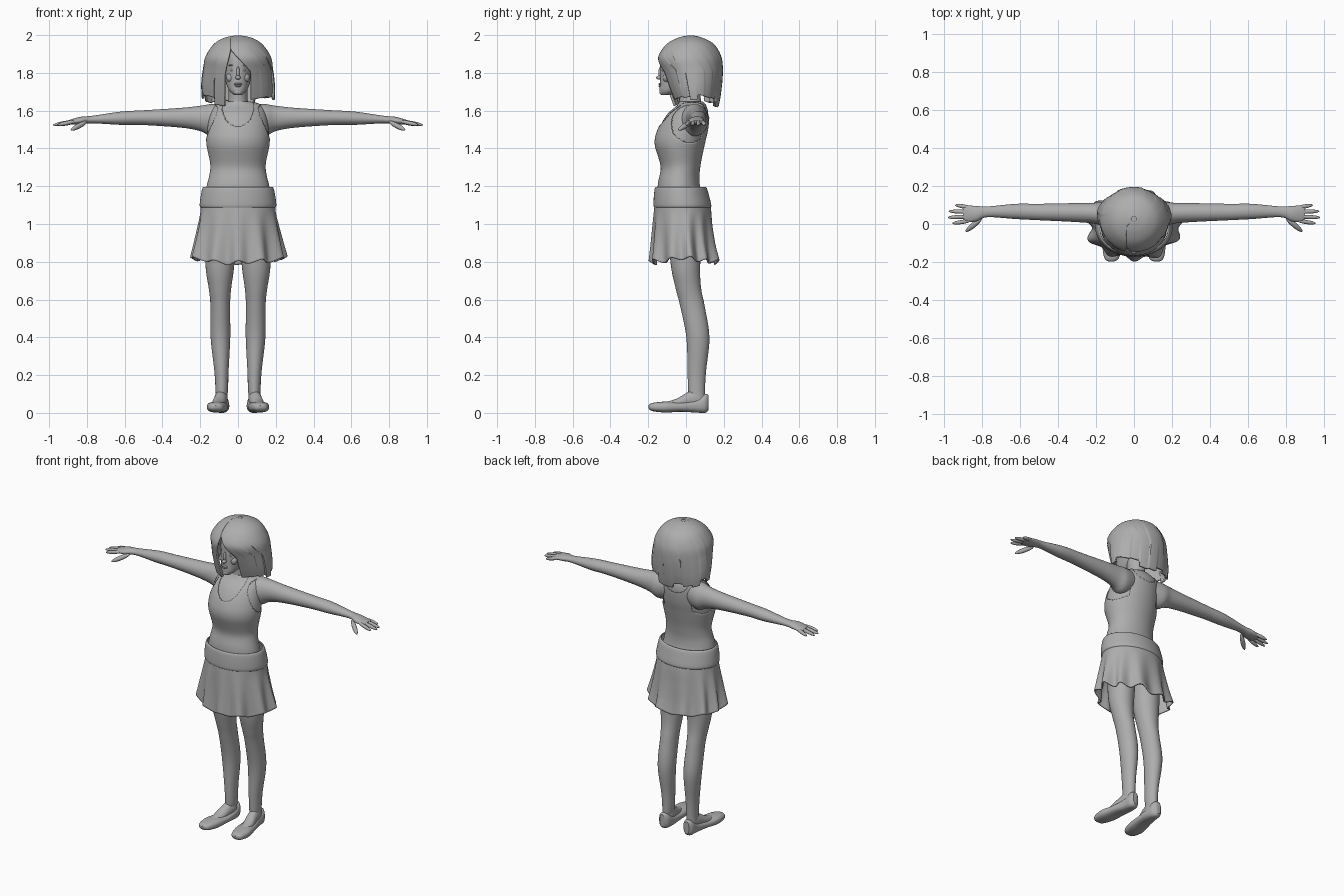
import bpy, bmesh, math, random
from mathutils import Vector, Matrix

random.seed(4)
if "Cube" in bpy.data.objects:
    bpy.data.objects.remove(bpy.data.objects["Cube"], do_unlink=True)

grey = bpy.data.materials.new("plain_grey")
grey.use_nodes = True
grey.diffuse_color = (.42, .42, .42, 1)
grey.node_tree.nodes["Principled BSDF"].inputs["Base Color"].default_value = grey.diffuse_color
parts = []


def finish(name, bm, thickness=0):
    """Turn a bmesh into a named, coloured object, optionally given cloth thickness."""
    bmesh.ops.recalc_face_normals(bm, faces=bm.faces)
    mesh = bpy.data.meshes.new(name)
    bm.to_mesh(mesh)
    bm.free()
    mesh.materials.append(grey)
    obj = bpy.data.objects.new(name, mesh)
    bpy.context.collection.objects.link(obj)
    if thickness:
        solid = obj.modifiers.new("thickness", "SOLIDIFY")
        solid.thickness = thickness
    parts.append(obj)
    return obj


def smooth_rings(rings, steps):
    """Catmull-Rom interpolation through the cross-section rows."""
    rows = [Vector(r) for r in rings]
    rows = [rows[0]] + rows + [rows[-1]]
    for i in range(1, len(rows) - 2):
        p, q, r, s = rows[i - 1:i + 3]
        for k in range(steps):
            t = k / steps
            yield (q * 2 + (r - p) * t + (p * 2 - q * 5 + r * 4 - s) * t * t
                   + (q * 3 - p - r * 3 + s) * t ** 3) / 2
    yield rows[-2]


def power(value, exponent):
    return math.copysign(abs(value) ** exponent, value)


def loft(name, rings, axis="z", side=1, sides=32, steps=5, square=1,
         warp=None, span=None, keep=None, caps=True, thickness=0):
    """Skin elliptical sections; each ring is (position, low, high, low, high)."""
    order = {"x": (0, 1, 2), "y": (1, 0, 2), "z": (2, 0, 1)}[axis]
    bm = bmesh.new()
    grid = []
    for pos, a0, a1, b0, b1 in smooth_rings(rings, steps):
        start, end = span(pos, (a1 - a0) / 2) if span else (0, math.tau)
        count = sides + 1 if span else sides
        row = []
        for k in range(count):
            turn = start + (end - start) * k / sides
            co = Vector((0, 0, 0))
            co[order[0]] = pos
            co[order[1]] = (a0 + a1) / 2 + (a1 - a0) / 2 * power(math.sin(turn), square)
            co[order[2]] = (b0 + b1) / 2 - (b1 - b0) / 2 * power(math.cos(turn), square)
            if warp:
                co = warp(co, turn, k / sides)
            co.x *= side
            row.append(bm.verts.new(co))
        grid.append(row)
    for low, high in zip(grid, grid[1:]):
        for k in range(len(low) - (1 if span else 0)):
            n = (k + 1) % len(low)
            bm.faces.new((low[k], low[n], high[n], high[k]))
    if caps:
        bm.faces.new(grid[0])
        bm.faces.new(grid[-1])
    if keep:
        gone = [f for f in bm.faces if not keep(f.calc_center_median())]
        bmesh.ops.delete(bm, geom=gone, context="FACES")
    return finish(name, bm, thickness)


def blob(name, centre, size, rotation=None):
    bm = bmesh.new()
    matrix = Matrix.Translation(centre)
    if rotation:
        matrix = matrix @ rotation.to_matrix().to_4x4()
    bmesh.ops.create_uvsphere(bm, u_segments=16, v_segments=10, radius=1,
                              matrix=matrix @ Matrix.Diagonal((*size, 1)))
    return finish(name, bm)


def finger(name, base, tip, radius):
    base, tip = Vector(base), Vector(tip)
    along = tip - base
    blob(name, (base + tip) / 2, (radius, radius, along.length / 2), along.to_track_quat("Z", "Y"))


# Body under the clothes, then the neck and head
torso = [(.95, -.16, .16, -.1, .1), (1.08, -.175, .175, -.14, .105),
         (1.2, -.16, .16, -.145, .07), (1.3, -.142, .142, -.13, .072),
         (1.42, -.162, .162, -.16, .095), (1.5, -.162, .162, -.145, .112),
         (1.58, -.15, .15, -.1, .118), (1.625, -.125, .125, -.05, .108),
         (1.648, -.07, .07, -.035, .09)]
loft("torso", torso, sides=48)
loft("neck", [(1.58, -.075, .075, -.05, .1), (1.65, -.052, .052, -.035, .08),
              (1.76, -.05, .05, -.045, .07)])
loft("head", [(1.683, -.02, .02, -.13, -.085), (1.705, -.045, .045, -.14, -.02),
              (1.75, -.064, .064, -.137, .05), (1.82, -.076, .076, -.136, .1),
              (1.9, -.078, .078, -.125, .12), (1.96, -.045, .045, -.06, .07)])

# Face details
blob("nose_bridge", (0, -.134, 1.8), (.009, .012, .035))
blob("nose_tip", (0, -.143, 1.775), (.014, .015, .011))
blob("upper_lip", (0, -.137, 1.741), (.021, .009, .006))
blob("lower_lip", (0, -.136, 1.731), (.018, .009, .006))
blob("chin", (0, -.126, 1.698), (.022, .015, .015))

# Sleeveless top with scooped neck and armholes
def top_cloth(p):
    depth = .11 if p.y < .03 else .06
    scoop = (p.x / .085) ** 2 + ((p.z - 1.625) / depth) ** 2 < 1
    armhole = abs(p.x) > .1 and ((p.y - .02) / .1) ** 2 + ((p.z - 1.53) / .1) ** 2 < 1
    return p.z > 1.15 and not scoop and not armhole and (p.z < 1.64 or abs(p.x) > .085)


def puff(p, turn, u):
    crease = .003 * math.sin(p.z * 70 + math.cos(turn) * 2) * max(0, min(1, (1.4 - p.z) * 8))
    return Vector((p.x * (1.03 + crease), (p.y + .02) * (1.04 + crease) - .02, p.z + .002))


loft("tank_top", torso, sides=128, steps=12, warp=puff, keep=top_cloth, caps=False, thickness=.005)

# Skirt with a waistband and flared folds
def folds(p, turn, u):
    flare = max(0, min(1, (1.08 - p.z) / .28))
    wave = math.cos(turn * 11 + .6 * math.sin(turn * 3)) + .4 * math.sin(turn * 5)
    grow = 1 + .07 * flare * wave
    lift = flare * (.022 * math.sin(turn) ** 2 + .01 * wave)
    return Vector((p.x * grow, p.y * grow, p.z + lift))


loft("skirt", [(.795, -.245, .245, -.185, .17), (.87, -.232, .232, -.18, .155),
               (.97, -.215, .215, -.175, .143), (1.06, -.2, .2, -.17, .135),
               (1.12, -.195, .195, -.165, .125)],
     sides=160, warp=folds, caps=False, thickness=.008)
loft("waistband", [(1.085, -.196, .196, -.167, .13), (1.1, -.203, .203, -.172, .134),
                   (1.15, -.197, .197, -.17, .122), (1.19, -.188, .188, -.165, .11),
                   (1.197, -.178, .178, -.157, .1)], sides=64, caps=False, thickness=.006)

# Bobbed hair: one shell of chunky locks, parted off-centre and open at the face
locks = [(random.uniform(-.025, .03), random.uniform(-.06, .06)) for _ in range(17)]


def parting(z, half):
    w = max(0, min(1, (1.925 - z) / .13))
    edge = lambda x: math.asin(max(-.7, min(.7, x / half)))
    return edge(-.04 + .11 * w), math.tau + edge(-.04 - .028 * w)


def lock_shape(p, turn, u):
    bulge, drop = locks[min(int(u * len(locks)), len(locks) - 1)]
    down = max(0, min(1, (1.97 - p.z) / .2))
    grow = 1 + bulge * down
    drop -= .1 * math.sin(turn) ** 2
    return Vector((p.x * grow, (p.y - .03) * grow + .03, 2 - (2 - p.z) * (1 + drop * down)))


loft("hair", [(1.635, -.19, .19, -.07, .17), (1.7, -.192, .192, -.095, .182),
              (1.8, -.183, .183, -.13, .192), (1.88, -.172, .172, -.148, .187),
              (1.95, -.13, .13, -.105, .15), (1.985, -.075, .075, -.045, .09),
              (1.998, -.015, .015, .01, .04)],
     sides=170, steps=6, warp=lock_shape, span=parting, caps=False, thickness=.012)
blob("hair_crown", (.0, .022, 1.95), (.085, .085, .047))

# Limbs, built once for each side
for label, s in (("left", 1), ("right", -1)):
    blob(label + "_eye", (s * .03, -.118, 1.815), (.013, .01, .007))
    blob(label + "_brow", (s * .031, -.119, 1.84), (.02, .009, .004))
    blob(label + "_cheek", (s * .036, -.1, 1.775), (.026, .022, .026))

    loft(label + "_leg", [(.05, .068, .12, .02, .1), (.11, .054, .119, .012, .1),
                          (.22, .05, .125, .008, .106), (.4, .041, .145, .002, .124),
                          (.57, .042, .146, -.032, .098), (.66, .036, .155, -.055, .08),
                          (.78, .02, .172, -.08, .075), (1, .005, .175, -.1, .09)], side=s)
    loft(label + "_instep", [(-.12, .095, .13, .03, .055), (-.05, .072, .138, .025, .075),
                             (.01, .06, .128, .02, .11), (.06, .055, .12, .02, .125),
                             (.1, .07, .11, .03, .1)], axis="y", side=s)
    loft(label + "_shoe", [(-.198, .107, .13, .025, .04), (-.18, .08, .155, .01, .052),
                           (-.11, .058, .165, .002, .06), (-.03, .05, .147, .006, .058),
                           (.05, .046, .128, .002, .072), (.1, .053, .122, 0, .1),
                           (.12, .073, .105, .015, .094)], axis="y", side=s, square=.8)

    loft(label + "_arm", [(.06, -.02, .1, 1.49, 1.637), (.14, -.025, .118, 1.465, 1.635),
                          (.2, 0, .112, 1.492, 1.626), (.3, .01, .11, 1.51, 1.615),
                          (.5, .02, .106, 1.524, 1.602), (.62, .026, .106, 1.525, 1.595),
                          (.77, .036, .092, 1.533, 1.573), (.83, .014, .095, 1.527, 1.568),
                          (.88, .012, .096, 1.527, 1.555), (.9, .03, .085, 1.532, 1.548)],
         axis="x", side=s)
    for finger_name, y, reach, spread in (("index", .018, .955, .003), ("middle", .04, .98, .034),
                                          ("ring", .063, .975, .067), ("little", .085, .94, .1)):
        finger(f"{label}_{finger_name}_finger", (s * .855, y, 1.545),
               (s * reach, spread, 1.524), .011)
    finger(label + "_thumb", (s * .8, .03, 1.542), (s * .885, -.04, 1.497), .014)

# Smooth shading with sharp creases kept
bpy.ops.object.select_all(action="DESELECT")
for obj in parts:
    obj.select_set(True)
bpy.context.view_layer.objects.active = parts[0]
bpy.ops.object.shade_smooth_by_angle(angle=math.radians(40))
